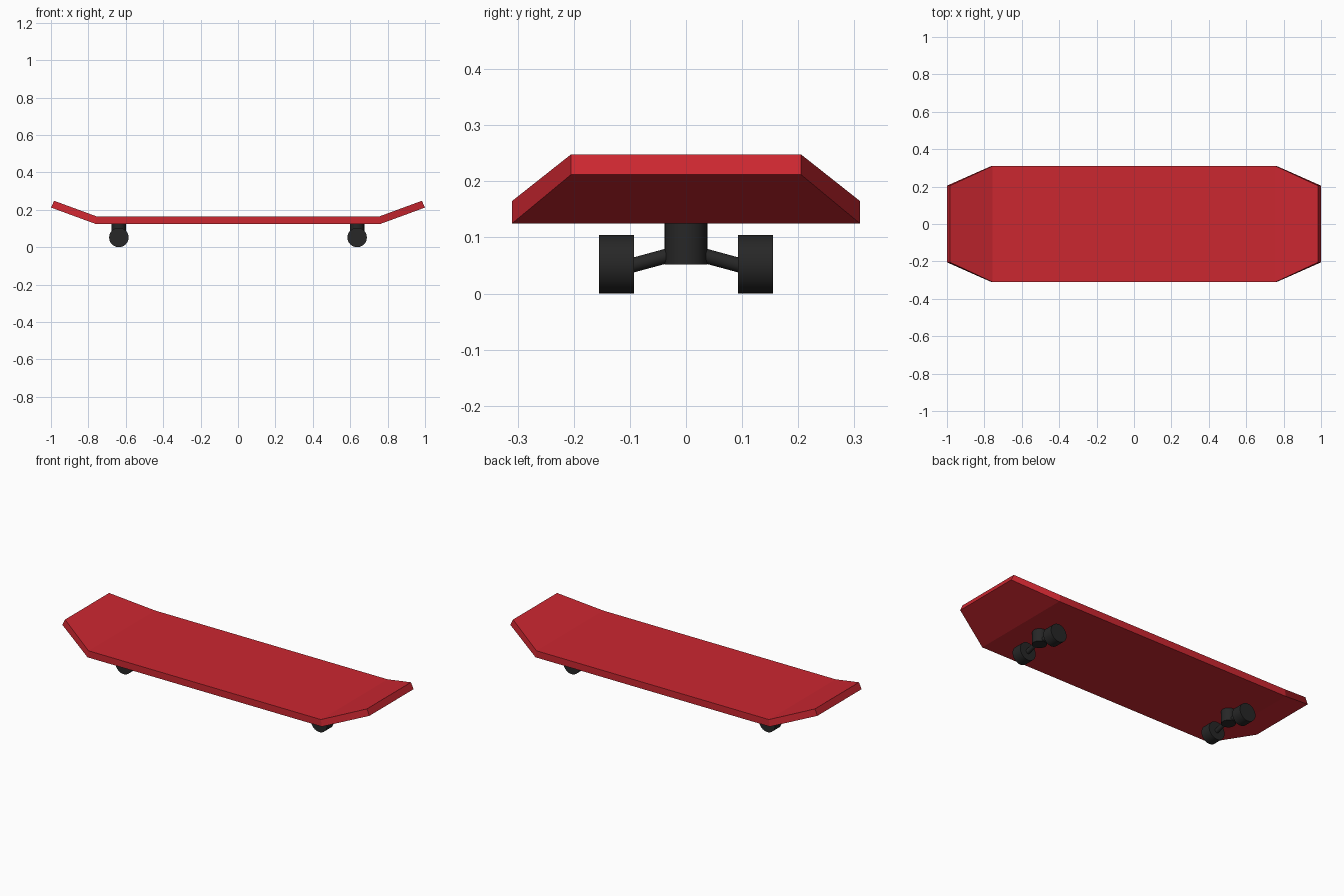
import bpy, bmesh
from mathutils import Vector

if "Cube" in bpy.data.objects:
    bpy.data.objects.remove(bpy.data.objects["Cube"])

def material(name, color):
    m = bpy.data.materials.new(name)
    m.diffuse_color = color
    m.use_nodes = True
    m.node_tree.nodes["Principled BSDF"].inputs["Base Color"].default_value = m.diffuse_color
    return m

red = material("red_deck", (0.60, 0.02, 0.03, 1))
black = material("black_rubber", (0.02, 0.02, 0.02, 1))

def rod(name, a, b, radius, sides=32):
    a, b = Vector(a), Vector(b)
    bpy.ops.mesh.primitive_cylinder_add(vertices=sides, radius=radius,
                                        depth=(b - a).length, location=(a + b) / 2)
    ob = bpy.context.object
    ob.rotation_euler = (b - a).to_track_quat('Z', 'Y').to_euler()
    ob.name = name
    ob.data.materials.append(black)
    bpy.ops.object.shade_smooth_by_angle()

# Deck: four-corner cross-sections along x, bridged, with kicked-up tapered ends
# (x bottom, z bottom, x top, z top, half width)
half = [(0.763, 0.125, 0.757, 0.165, 0.31), (1.0, 0.212, 0.983, 0.248, 0.205)]
stations = [(-xb, zb, -xt, zt, w) for xb, zb, xt, zt, w in reversed(half)] + half
bm = bmesh.new()
rings = [[bm.verts.new(p) for p in ((xb, -w, zb), (xb, w, zb), (xt, w, zt), (xt, -w, zt))]
         for xb, zb, xt, zt, w in stations]
for r, s in zip(rings, rings[1:]):
    for i in range(4):
        j = (i + 1) % 4
        bm.faces.new((r[i], r[j], s[j], s[i]))
bm.faces.new(rings[0])
bm.faces.new(rings[-1])
bmesh.ops.recalc_face_normals(bm, faces=bm.faces)
mesh = bpy.data.meshes.new("deck")
bm.to_mesh(mesh)
bm.free()
mesh.materials.append(red)
bpy.context.collection.objects.link(bpy.data.objects.new("deck", mesh))

# Trucks: post, two drooping axle arms and two wheels at each end
for end, x in (("rear", -0.637), ("front", 0.637)):
    rod(f"{end}_truck_post", (x, 0, 0.052), (x, 0, 0.127), 0.038)
    for side, s in (("left", 1), ("right", -1)):
        rod(f"{end}_{side}_axle", (x, s * 0.02, 0.071), (x, s * 0.11, 0.0465), 0.013)
        rod(f"{end}_{side}_wheel", (x, s * 0.093, 0.052), (x, s * 0.155, 0.052), 0.052)
